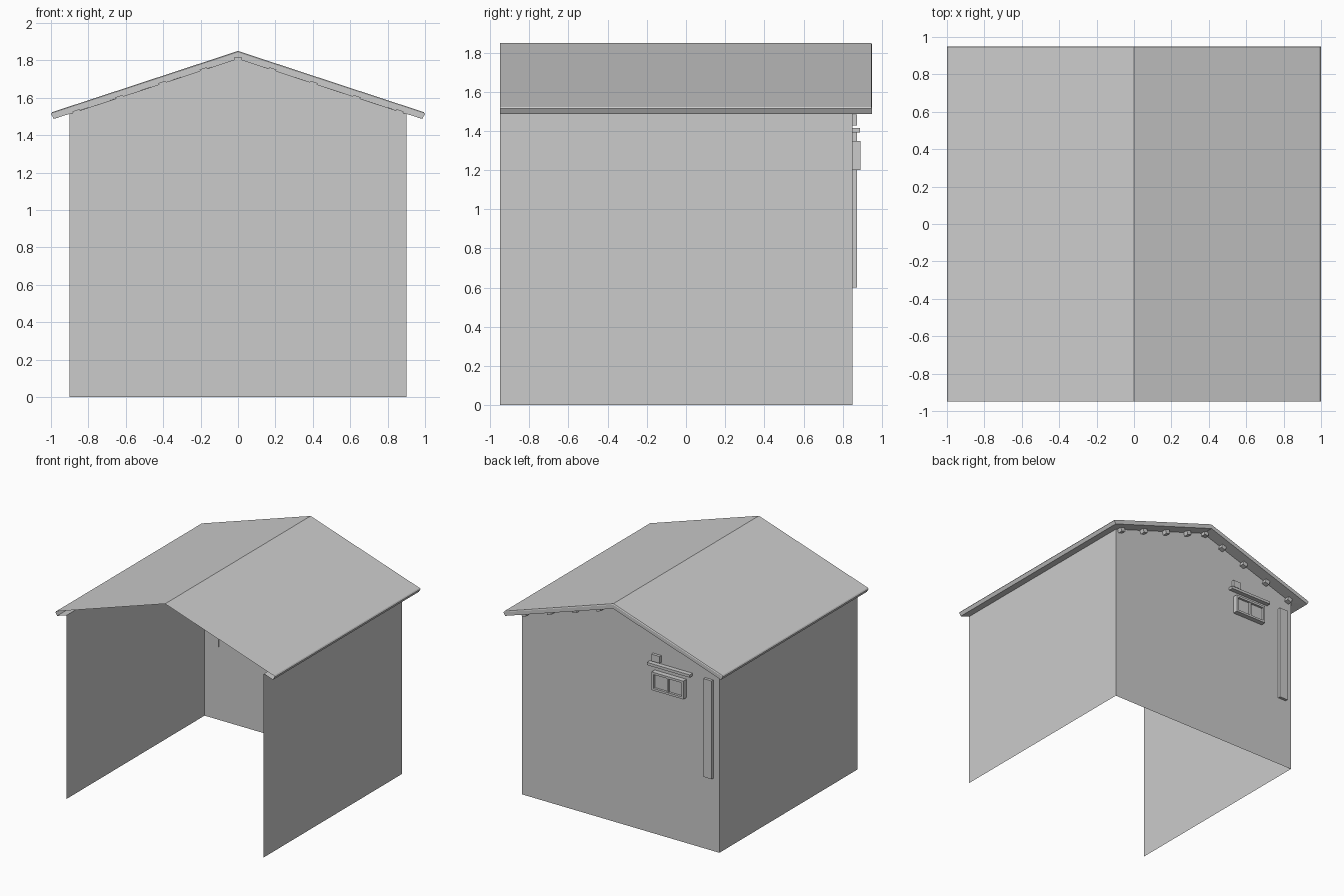
import bpy, bmesh
from math import atan
from mathutils import Matrix, Vector

if "Cube" in bpy.data.objects:
    bpy.data.objects.remove(bpy.data.objects["Cube"])

FRONT, BACK = -0.95, 0.85


def make(name, verts, faces):
    me = bpy.data.meshes.new(name)
    me.from_pydata(verts, [], faces)
    ob = bpy.data.objects.new(name, me)
    bpy.context.collection.objects.link(ob)
    return ob


def boxes(name, items):
    """One object from boxes given as (x0, x1, y0, y1, z0, z1, tilt about y)."""
    bm = bmesh.new()
    for x0, x1, y0, y1, z0, z1, tilt in items:
        m = (Matrix.Translation(((x0 + x1) / 2, (y0 + y1) / 2, (z0 + z1) / 2))
             @ Matrix.Rotation(tilt, 4, 'Y')
             @ Matrix.Diagonal(Vector((x1 - x0, y1 - y0, z1 - z0, 1))))
        bmesh.ops.create_cube(bm, size=1, matrix=m)
    ob = make(name, [], [])
    bm.to_mesh(ob.data)
    bm.free()
    return ob


# Walls: thin shell, open at the front, gable at the back
W, H, APEX = 0.90, 1.514, 1.81
make("walls",
     [(-W, FRONT, 0), (-W, FRONT, H), (-W, BACK, 0), (-W, BACK, H), (0, BACK, APEX),
      (W, BACK, 0), (W, BACK, H), (W, FRONT, 0), (W, FRONT, H)],
     [(0, 1, 3, 2), (2, 3, 4, 6, 5), (5, 6, 8, 7)])

# Roof: soffit, fascia and bevel rows swept round three sides, then two slopes
rows = [  # half width, back y, eave z, ridge z
    (W, BACK, H, APEX),
    (0.985, 0.95, 1.487, APEX),
    (1.0, 0.95, 1.514, 1.842),
    (0.993, 0.946, 1.523, 1.85)]
verts, faces = [], []
for x, y, ze, za in rows:
    verts += [(-x, FRONT, ze), (-x, y, ze), (0, y, za), (x, y, ze), (x, FRONT, ze)]
for r in range(len(rows) - 1):
    for i in range(4):
        a, b = r * 5 + i, (r + 1) * 5 + i
        faces.append((a, b, b + 1, a + 1))
verts.append((0, FRONT, rows[-1][3]))
ridge, t = len(verts) - 1, (len(rows) - 1) * 5
faces += [(t, ridge, t + 2, t + 1), (ridge, t + 4, t + 3, t + 2)]
make("roof", verts, faces)

# Purlin ends under the rear overhang, tilted with the slope
slope = (APEX - H) / W
ends = []
for x in (0, 0.18, 0.40, 0.63, 0.86):
    for s in ((1, -1) if x else (1,)):
        z = APEX - slope * x - 0.013
        ends.append((s * x - 0.02, s * x + 0.02, BACK - 0.002, 0.89,
                     z - 0.02, z + 0.02, s * atan(slope) if x else 0))
boxes("purlin_ends", ends)

# Rear window: frame, mullion and recessed panes
x0, x1, z0, z1, f = -0.60, -0.31, 1.20, 1.35, 0.018
xm, yb, yf = (x0 + x1) / 2, BACK - 0.002, 0.892
boxes("window_frame", [
    (x0, x1, yb, yf, z1 - f, z1, 0),
    (x0, x1, yb, yf, z0, z0 + f, 0),
    (x0, x0 + f, yb, yf, z0 + f, z1 - f, 0),
    (x1 - f, x1, yb, yf, z0 + f, z1 - f, 0),
    (xm - 0.008, xm + 0.008, yb, yf - 0.004, z0 + f, z1 - f, 0)])
boxes("window_panes", [(x0 + f, x1 - f, yb, 0.873, z0 + f, z1 - f, 0)])

# Ledge above the window, small vent box and vertical post
boxes("window_ledge", [(-0.655, -0.265, yb, 0.888, 1.393, 1.415, 0)])
boxes("vent_box", [(-0.37, -0.295, yb, 0.873, 1.428, 1.485, 0)])
boxes("wall_post", [(-0.845, -0.77, yb, 0.873, 0.60, 1.41, 0)])
